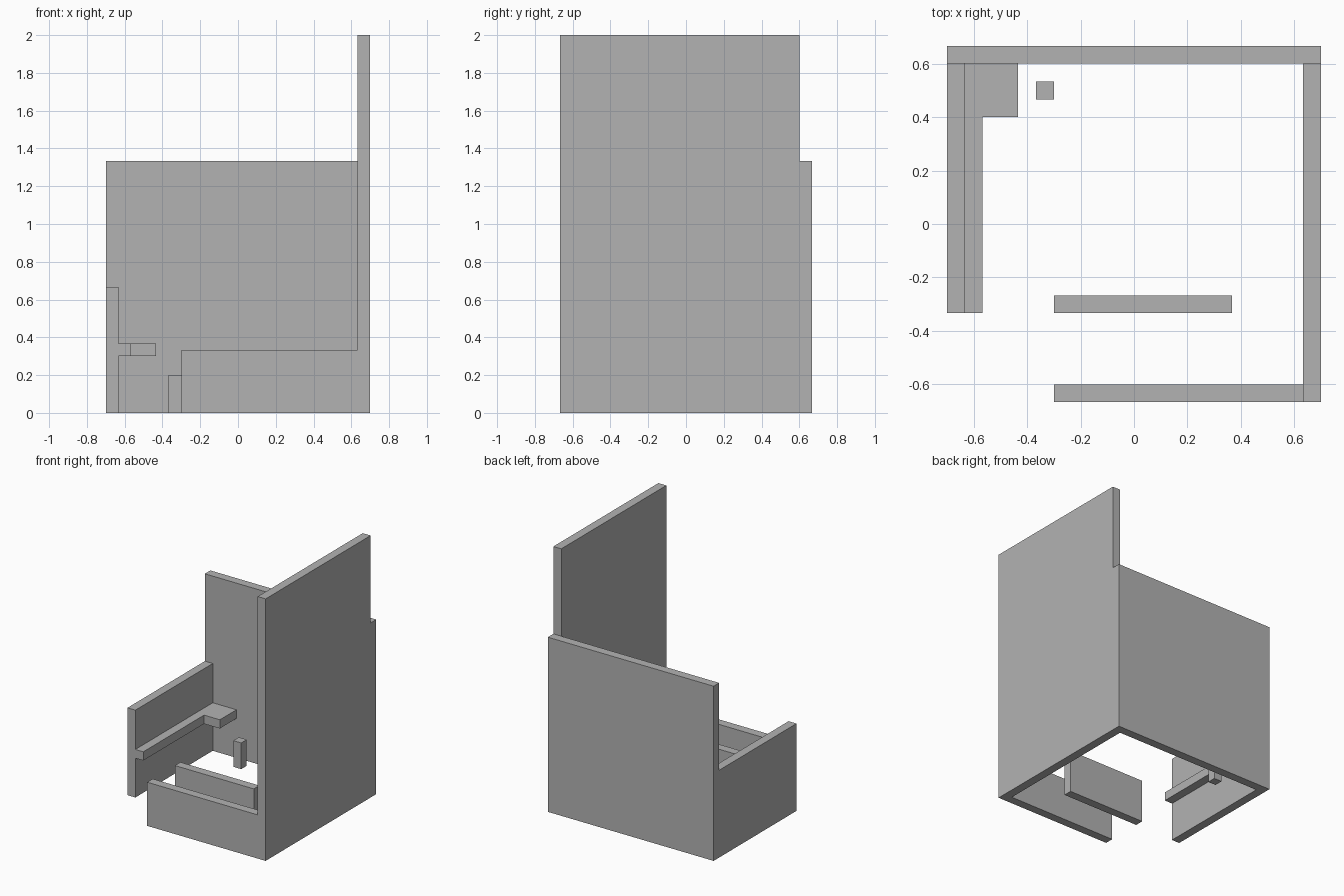
import bpy
import bmesh

cube = bpy.data.objects.get("Cube")
if cube:
    bpy.data.objects.remove(cube, do_unlink=True)

# Single plain grey
grey = bpy.data.materials.new("plain_grey")
grey.use_nodes = True
colour = (0.45, 0.45, 0.45, 1)
grey.diffuse_color = colour
grey.node_tree.nodes["Principled BSDF"].inputs["Base Color"].default_value = colour

UNIT = 1 / 30  # half a wall thickness


def slab(name, outline, bottom, top):
    """Extrude a floor outline, given in grid units, from bottom to top."""
    bm = bmesh.new()
    face = bm.faces.new([bm.verts.new((x * UNIT, y * UNIT, bottom * UNIT)) for x, y in outline])
    grown = bmesh.ops.extrude_face_region(bm, geom=[face])
    verts = [v for v in grown["geom"] if isinstance(v, bmesh.types.BMVert)]
    bmesh.ops.translate(bm, verts=verts, vec=(0, 0, (top - bottom) * UNIT))
    bmesh.ops.recalc_face_normals(bm, faces=bm.faces)
    mesh = bpy.data.meshes.new(name)
    bm.to_mesh(mesh)
    bm.free()
    mesh.materials.append(grey)
    obj = bpy.data.objects.new(name, mesh)
    bpy.context.collection.objects.link(obj)
    return obj


def box(name, x0, x1, y0, y1, top):
    return slab(name, [(x0, y0), (x1, y0), (x1, y1), (x0, y1)], 0, top)


# Outer walls
box("back_wall", -21, 21, 18, 20, 40)
box("tall_left_wall", 19, 21, -20, 18, 60)
box("low_right_wall", -21, -19, -10, 18, 20)
box("low_front_wall", -9, 19, -20, -18, 10)

# Inner divider and corner post
box("inner_divider", -9, 11, -10, -8, 10)
box("short_post", -11, -9, 14, 16, 6)

# L-shaped shelf along the right wall
slab("corner_shelf",
     [(-19, -10), (-17, -10), (-17, 12), (-13, 12), (-13, 18), (-19, 18)], 9, 11)
